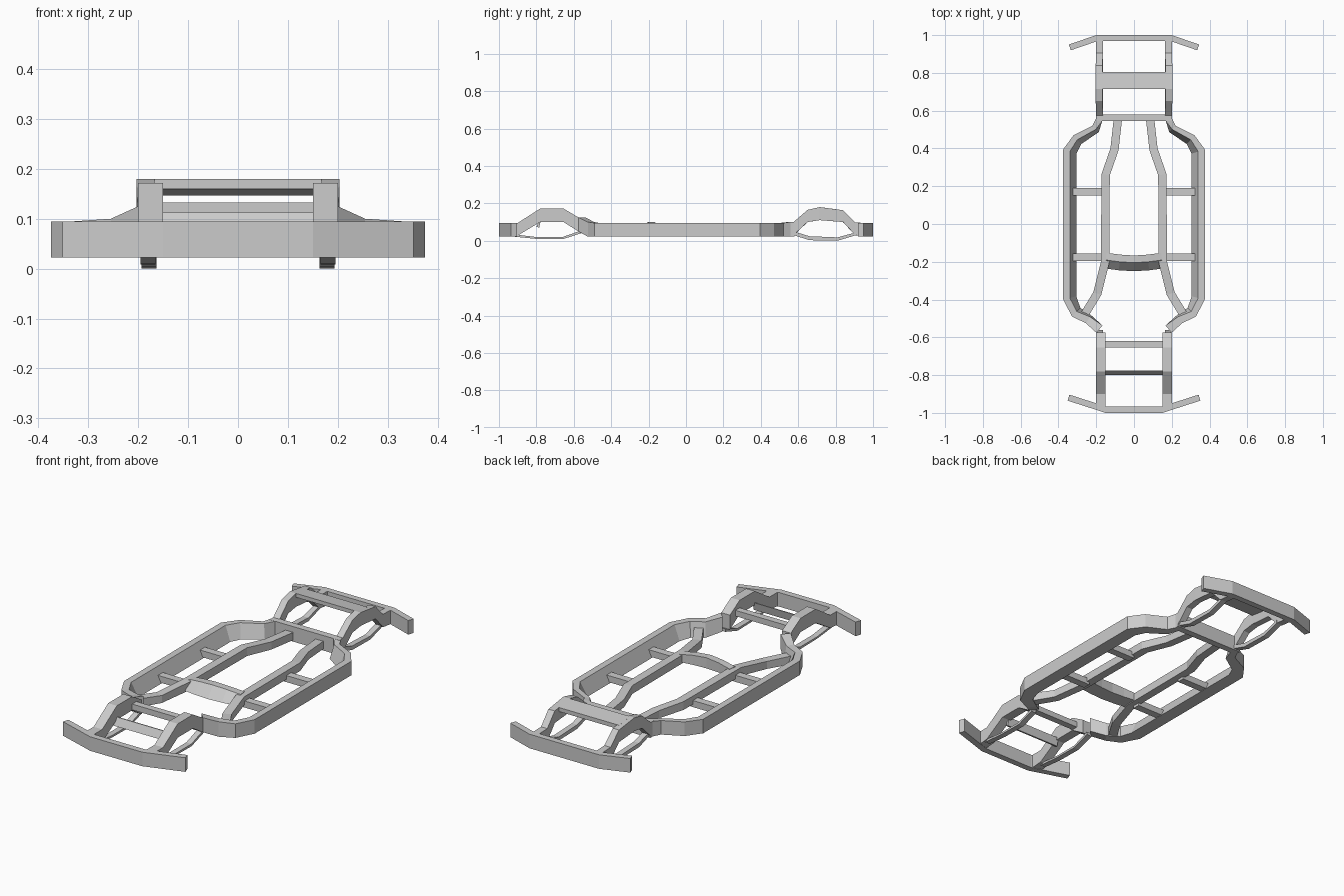
import bpy, bmesh
from mathutils import Vector

if "Cube" in bpy.data.objects:
    bpy.data.objects.remove(bpy.data.objects["Cube"])


def rail(name, pts, wt, wb=None, lean=0.0, mirror=True):
    """Sweep a four-sided section along a plan path (x, y, z_low, z_high[, top_w, bottom_w]).
    The path is the outer edge; the width grows to its left with mitred corners."""
    bm = bmesh.new()
    rings = []
    for i, p in enumerate(pts):
        here = Vector(p[:2])
        dirs = []
        if i > 0:
            dirs.append((here - Vector(pts[i - 1][:2])).normalized())
        if i < len(pts) - 1:
            dirs.append((Vector(pts[i + 1][:2]) - here).normalized())
        norms = [Vector((-d.y, d.x)) for d in dirs]
        n = sum(norms, Vector((0, 0))).normalized()
        n = n / max(n.dot(norms[0]), 0.5)
        top = p[4] if len(p) > 4 else wt
        bot = p[5] if len(p) > 5 else (wb or wt)
        ring = []
        for off, z in ((0, p[2]), (lean, p[3]), (top, p[3]), (bot, p[2])):
            q = here + n * off
            ring.append(bm.verts.new((q.x, q.y, z)))
        rings.append(ring)
    for a, b in zip(rings, rings[1:]):
        for k in range(4):
            bm.faces.new((a[k], a[(k + 1) % 4], b[(k + 1) % 4], b[k]))
    bm.faces.new(rings[0])
    bm.faces.new(rings[-1])
    bmesh.ops.recalc_face_normals(bm, faces=bm.faces)
    me = bpy.data.meshes.new(name)
    bm.to_mesh(me)
    bm.free()
    ob = bpy.data.objects.new(name, me)
    bpy.context.collection.objects.link(ob)
    if mirror:
        ob.modifiers.new("Mirror", 'MIRROR').use_mirror_merge = False
    return ob


def crossbar(name, half, section):
    """Straight bar across x from four (y, z) corners."""
    bm = bmesh.new()
    a = [bm.verts.new((-half, y, z)) for y, z in section]
    b = [bm.verts.new((half, y, z)) for y, z in section]
    for k in range(4):
        bm.faces.new((a[k], a[(k + 1) % 4], b[(k + 1) % 4], b[k]))
    bm.faces.new(a)
    bm.faces.new(b)
    bmesh.ops.recalc_face_normals(bm, faces=bm.faces)
    me = bpy.data.meshes.new(name)
    bm.to_mesh(me)
    bm.free()
    bpy.context.collection.objects.link(bpy.data.objects.new(name, me))


LO, HI = 0.022, 0.095

# Bumpers
rail("front_bumper", [(-.352, -.935, LO, HI), (-.15, -1, LO, HI),
                      (.15, -1, LO, HI), (.352, -.935, LO, HI)], .033, mirror=False)
rail("rear_bumper", [(.345, .95, LO, HI), (.2, 1, LO, HI),
                     (-.2, 1, LO, HI), (-.345, .95, LO, HI)], .032, mirror=False)

# Front arch rails
rail("front_arch", [(.2, -.975, LO, HI), (.2, -.9, .028, HI), (.2, -.78, .1, .172),
                    (.2, -.655, .1, .172), (.2, -.575, .05, .125)], .05)

# Side sills with sloping inner wall
rail("side_sill", [(.2, -.575, .05, .125, .05, .05), (.255, -.525, LO, .1, .04, .05),
                   (.328, -.49, LO, HI, .035, .06), (.375, -.4, LO, HI, .035, .07),
                   (.375, .395, LO, HI, .035, .07), (.32, .47, LO, HI, .03, .06),
                   (.22, .52, LO, HI, .025, .045), (.2, .56, LO, .1, .035, .035)], .035)

# Rear arch rails
rail("rear_arch", [(.2, .545, LO, .097), (.2, .575, .03, .1), (.203, .65, .1, .165),
                   (.204, .715, .11, .18), (.203, .84, .1, .163),
                   (.2, .905, .03, .097), (.2, .975, LO, HI)], .036)

# Thin struts under the arches
rail("front_lower_strut", [(.195, -.92, .022, .034), (.195, -.8, .01, .02),
                           (.195, -.66, .008, .02), (.195, -.56, .04, .055)], .03)
rail("rear_lower_strut", [(.193, .575, .03, .05), (.193, .66, .003, .024),
                          (.193, .81, 0, .018), (.193, .91, .03, .045)], .03)

# Inner longitudinal rails
rail("inner_rail", [(.285, -.475, .026, .07), (.215, -.36, .026, .065), (.175, -.2, .04, .083),
                    (.172, .265, .04, .083), (.125, .4, .035, .075),
                    (.108, .55, .03, .07)], .044)

# Outriggers from the inner rails to the sills
for name, y in (("front_outrigger", -.195), ("rear_outrigger", .15)):
    rail(name, [(.16, y, .026, .06), (.325, y, .026, .06)], .04)

# Bowed centre cross member
rail("centre_cross_member", [(-.155, -.235, .045, .085), (-.08, -.245, .045, .095),
                             (0, -.25, .045, .1), (.08, -.245, .045, .095),
                             (.155, -.235, .045, .085)], .083, lean=.045, mirror=False)

# Cross bars between the arches
crossbar("front_axle_bar", .16, [(-.80, .075), (-.78, .113), (-.775, .113), (-.785, .07)])
crossbar("front_cross_bar", .16, [(-.655, .103), (-.655, .133), (-.62, .133), (-.62, .103)])
crossbar("rear_bulkhead", .2, [(.545, LO), (.545, .1), (.58, .1), (.58, LO)])
crossbar("rear_axle_plate", .18, [(.715, .16), (.715, .18), (.805, .168), (.805, .147)])
